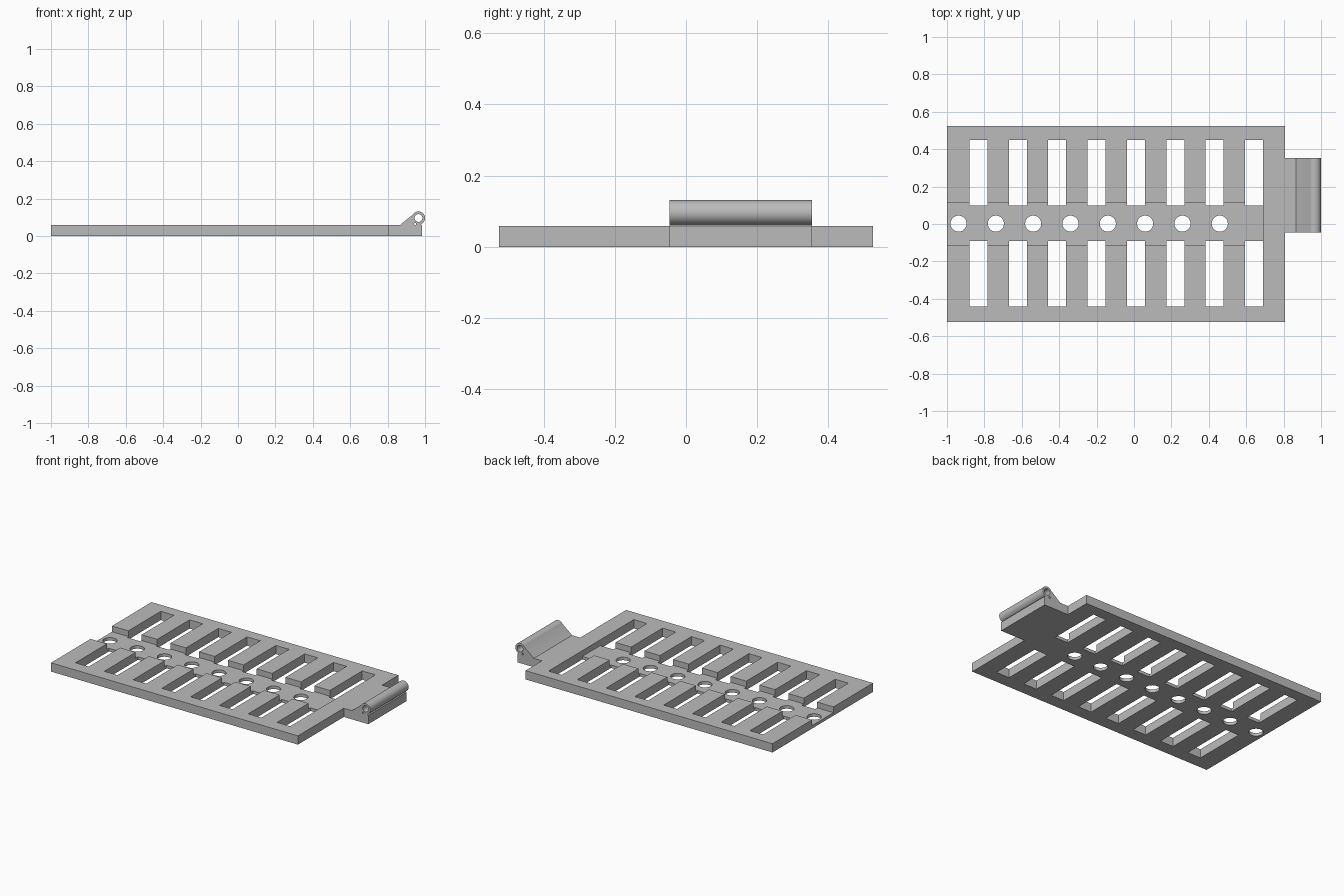
import bpy, bmesh, math
from mathutils import Matrix, Vector

cube = bpy.data.objects.get("Cube")
if cube:
    bpy.data.objects.remove(cube, do_unlink=True)

grey = bpy.data.materials.new("plain grey")
grey.use_nodes = True
grey.diffuse_color = (0.5, 0.5, 0.5, 1)
grey.node_tree.nodes["Principled BSDF"].inputs["Base Color"].default_value = (0.5, 0.5, 0.5, 1)


def finish(name, bm):
    bmesh.ops.recalc_face_normals(bm, faces=bm.faces)
    mesh = bpy.data.meshes.new(name)
    bm.to_mesh(mesh)
    bm.free()
    mesh.materials.append(grey)
    ob = bpy.data.objects.new(name, mesh)
    bpy.context.collection.objects.link(ob)
    return ob


def add_box(bm, x, y, z):
    size = Vector((x[1] - x[0], y[1] - y[0], z[1] - z[0]))
    mid = Vector((sum(x) / 2, sum(y) / 2, sum(z) / 2))
    bmesh.ops.create_cube(bm, size=1, matrix=Matrix.Translation(mid) @ Matrix.Diagonal(size).to_4x4())


def add_cylinder(bm, centre, radius, depth, turn=Matrix()):
    bmesh.ops.create_cone(bm, cap_ends=True, segments=48, radius1=radius, radius2=radius,
                          depth=depth, matrix=Matrix.Translation(centre) @ turn)


def box(name, x, y, z):
    bm = bmesh.new()
    add_box(bm, x, y, z)
    return finish(name, bm)


def cut(ob, cutter, operation="DIFFERENCE"):
    cutter.hide_render = True
    mod = ob.modifiers.new("cut", "BOOLEAN")
    mod.operation = operation
    mod.solver = "EXACT"
    mod.object = cutter
    bpy.context.view_layer.objects.active = ob
    bpy.ops.object.modifier_apply(modifier=mod.name)
    bpy.data.objects.remove(cutter, do_unlink=True)


def smooth(ob):
    bpy.ops.object.select_all(action="DESELECT")
    ob.select_set(True)
    bpy.context.view_layer.objects.active = ob
    bpy.ops.object.shade_smooth_by_angle(angle=math.radians(30))


THICK, FLOOR = 0.058, 0.02
END = 0.806

# Slotted plate with a sunken centre channel
plate = box("slotted_plate", (-1, END), (-0.525, 0.525), (0, THICK))
cut(plate, box("channel_cutter", (-1.1, 0.69), (-0.112, 0.112), (FLOOR, 0.2)))

bm = bmesh.new()
for i in range(8):
    x = -0.88 + i * 0.2105
    for y in ((0.098, 0.45), (-0.44, -0.09)):
        add_box(bm, (x, x + 0.0965), y, (-0.1, 0.2))
cut(plate, finish("slot_cutter", bm))

# Round holes along the channel
bm = bmesh.new()
for i in range(8):
    add_cylinder(bm, (-0.938 + i * 0.1995, 0.002, 0), 0.043, 0.4)
cut(plate, finish("hole_cutter", bm))
smooth(plate)

# Hinge tab with a ramp rising to the barrel
Y0, Y1 = -0.046, 0.354
MID = (Y0 + Y1) / 2
BARREL = (0.965, MID, 0.096)
ALONG_Y = Matrix.Rotation(math.pi / 2, 4, "X")
profile = [(END, 0), (0.985, 0), (0.985, THICK), (0.975, 0.064),
           (0.945, 0.075), (0.936, 0.115), (0.865, THICK), (END, THICK)]
bm = bmesh.new()
face = bm.faces.new([bm.verts.new((x, Y0, z)) for x, z in profile])
side = bmesh.ops.extrude_face_region(bm, geom=[face])["geom"]
bmesh.ops.translate(bm, vec=(0, Y1 - Y0, 0),
                    verts=[v for v in side if isinstance(v, bmesh.types.BMVert)])
tab = finish("hinge_tab", bm)

bm = bmesh.new()
add_cylinder(bm, BARREL, 0.035, Y1 - Y0, ALONG_Y)
cut(tab, finish("barrel", bm), "UNION")

# Pin bore and the small relief groove under the barrel
for name, centre, radius in (("bore_cutter", BARREL, 0.021),
                             ("relief_cutter", (0.947, MID, 0.064), 0.006)):
    bm = bmesh.new()
    add_cylinder(bm, centre, radius, 1, ALONG_Y)
    cut(tab, finish(name, bm))
smooth(tab)
